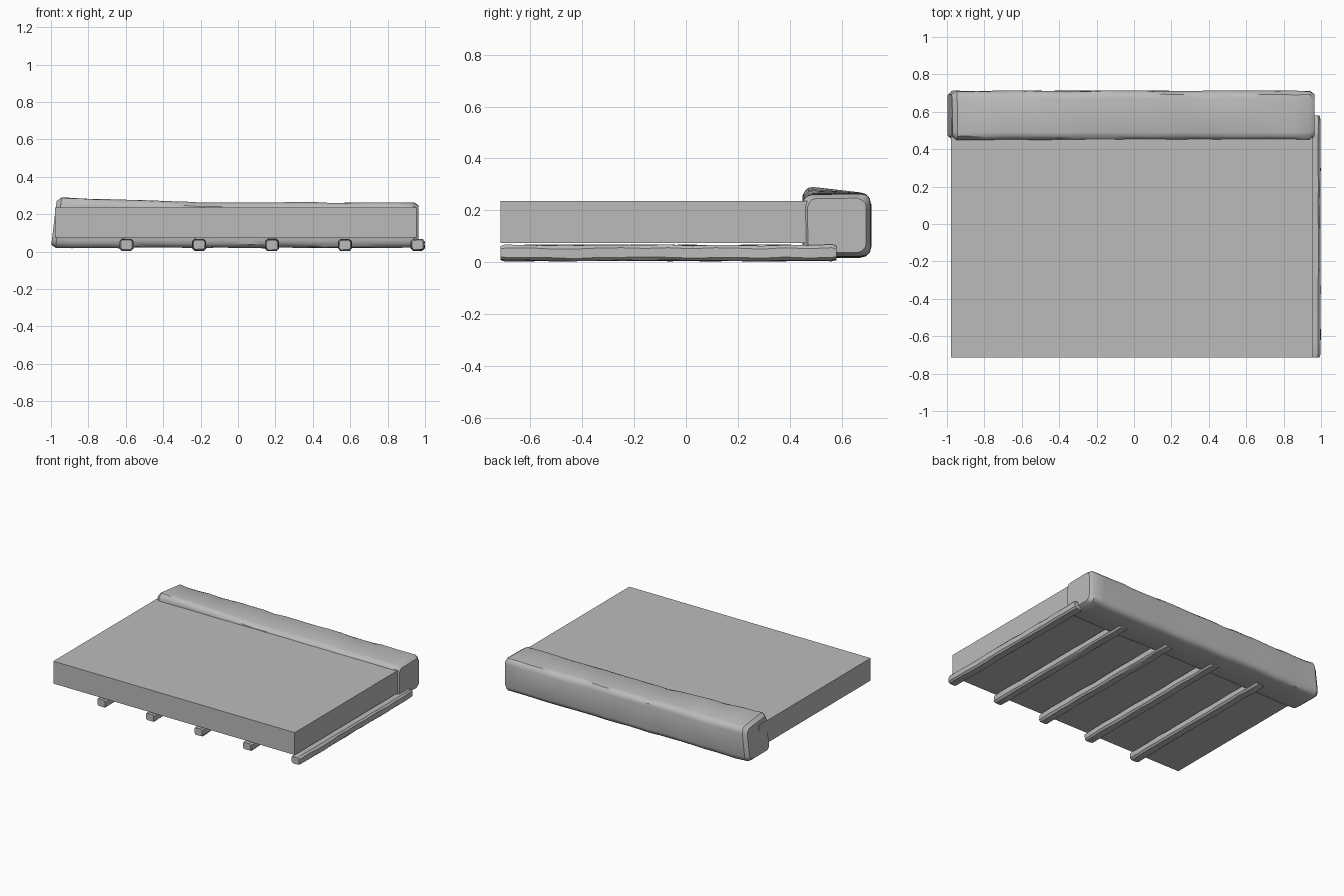
import bpy, bmesh, math, random
from mathutils import Vector

random.seed(4)

cube = bpy.data.objects.get("Cube")
if cube:
    bpy.data.objects.remove(cube, do_unlink=True)

# Single plain grey
GREY = (0.5, 0.5, 0.5, 1)
grey = bpy.data.materials.new("plain_grey")
grey.use_nodes = True
grey.diffuse_color = GREY
for node in grey.node_tree.nodes:
    if node.type == 'BSDF_PRINCIPLED':
        node.inputs["Base Color"].default_value = GREY


def finish(name, bm, smooth):
    bmesh.ops.recalc_face_normals(bm, faces=bm.faces)
    mesh = bpy.data.meshes.new(name)
    bm.to_mesh(mesh)
    bm.free()
    mesh.materials.append(grey)
    ob = bpy.data.objects.new(name, mesh)
    bpy.context.collection.objects.link(ob)
    if smooth:
        bpy.ops.object.select_all(action='DESELECT')
        ob.select_set(True)
        bpy.context.view_layer.objects.active = ob
        bpy.ops.object.shade_smooth_by_angle(angle=math.radians(35))
    return ob


def rounded_rect(w, h, r, steps):
    """Closed section with rounded corners, centred on the origin."""
    pts = []
    corners = ((1, 1), (-1, 1), (-1, -1), (1, -1))
    for i, (sx, sy) in enumerate(corners):
        for k in range(steps + 1):
            a = math.pi / 2 * (i + k / steps)
            pts.append((sx * (w / 2 - r) + r * math.cos(a),
                        sy * (h / 2 - r) + r * math.sin(a)))
    return pts


def hewn_timber(name, section, stations, place, rough):
    """Loft a section along (position, scale) stations with hand-cut roughness."""
    bm = bmesh.new()
    rings = []
    for t, s in stations:
        wave = random.uniform(-rough, rough)
        ring = []
        for u, v in section:
            du = random.uniform(-rough, rough) * 0.5
            dv = random.uniform(-rough, rough) * 0.5 + wave * 0.5
            ring.append(bm.verts.new(place(t, u * s + du, v * s + dv)))
        rings.append(ring)
    n = len(section)
    for a, b in zip(rings, rings[1:]):
        for i in range(n):
            j = (i + 1) % n
            bm.faces.new((a[i], a[j], b[j], b[i]))
    bm.faces.new(rings[0])
    bm.faces.new(rings[-1])
    return finish(name, bm, True)


def stations(start, end, count, inset, end_scale):
    """Evenly spaced stations with a chamfered ring at both ends."""
    a, b = start + inset, end - inset
    mid = [(a + (b - a) * i / count, 1.0) for i in range(count + 1)]
    return [(start, end_scale)] + mid + [(end, end_scale)]


# Flat deck slab, running into the log at the back
bm = bmesh.new()
bmesh.ops.create_cube(bm, size=1)
for v in bm.verts:
    v.co = Vector((-0.012 + v.co.x * 1.935,
                   -0.075 + v.co.y * 1.28,
                   0.156 + v.co.z * 0.162))
finish("deck_slab", bm, False)


# Thick rough log across the back, its top swelling toward the right end
def place_log(t, u, v):
    swell = max(0.0, -0.2 - t) / 0.73
    if v > 0.05:
        v += 0.03 * min(swell, 1.0) * (0.55 - u / 0.26)
    if t < -0.9:
        t += 0.03 * (v + 0.12) / 0.25
    return Vector((t, 0.581 + u, 0.141 + v))


hewn_timber("back_log", rounded_rect(0.262, 0.242, 0.04, 3),
            stations(-1.0, 0.965, 22, 0.025, 0.86), place_log, 0.004)

# Five slim joists under the slab
joist_section = rounded_rect(0.072, 0.06, 0.012, 1)
for i in range(5):
    x = -0.597 + 0.3895 * i
    hewn_timber("joist_%d" % (i + 1), joist_section,
                stations(-0.715, 0.58, 14, 0.018, 0.84),
                lambda t, u, v: Vector((x + u, t, 0.036 + v)), 0.004)
